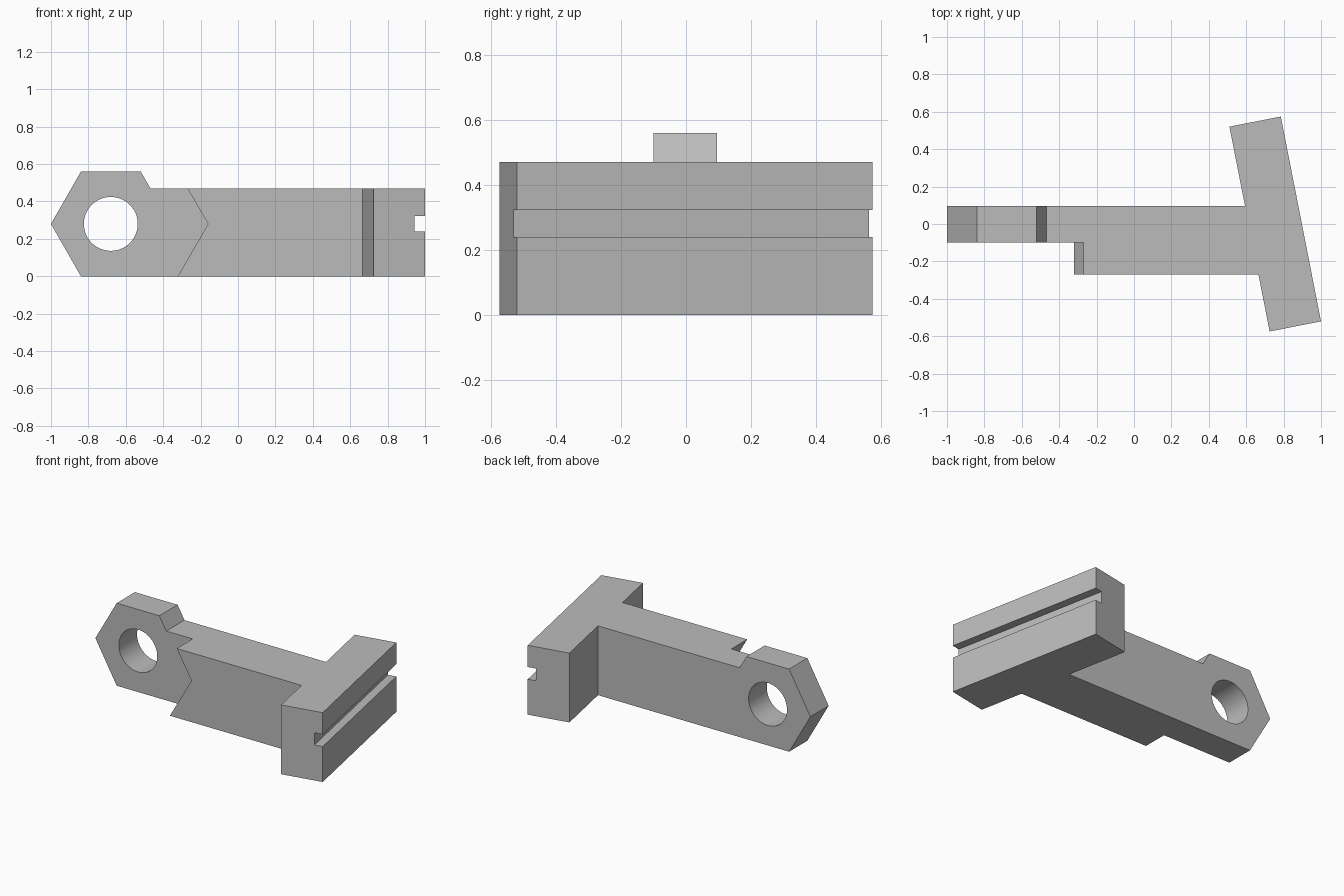
import bpy, bmesh, math

cube = bpy.data.objects.get("Cube")
if cube:
    bpy.data.objects.remove(cube, do_unlink=True)

GREY = (0.5, 0.5, 0.5, 1)
grey = bpy.data.materials.new("plain grey")
grey.use_nodes = True
grey.diffuse_color = GREY
grey.node_tree.nodes["Principled BSDF"].inputs["Base Color"].default_value = GREY


def prism(name, profile, y0, y1):
    """Extrude an x-z profile along y."""
    bm = bmesh.new()
    face = bm.faces.new([bm.verts.new((x, y0, z)) for x, z in profile])
    side = bmesh.ops.extrude_face_region(bm, geom=[face])["geom"]
    verts = [v for v in side if isinstance(v, bmesh.types.BMVert)]
    bmesh.ops.translate(bm, verts=verts, vec=(0, y1 - y0, 0))
    bmesh.ops.recalc_face_normals(bm, faces=bm.faces)
    mesh = bpy.data.meshes.new(name)
    bm.to_mesh(mesh)
    bm.free()
    mesh.materials.append(grey)
    obj = bpy.data.objects.new(name, mesh)
    bpy.context.collection.objects.link(obj)
    return obj


BACK, STEP, FRONT = 0.095, -0.1, -0.27
TOP, EYE_TOP, MID = 0.47, 0.56, 0.28

# Arm with a hexagonal eye at its end
arm = prism("arm", [(-1, MID), (-0.84, 0), (0.74, 0), (0.74, TOP),
                    (-0.468, TOP), (-0.52, EYE_TOP), (-0.84, EYE_TOP)], STEP, BACK)

# Round hole through the eye
circle = [(-0.68 + 0.144 * math.cos(a), MID + 0.144 * math.sin(a))
          for a in (math.tau * i / 64 for i in range(64))]
cutter = prism("hole_cutter", circle, -0.4, 0.4)
cutter.hide_render = True
cutter.hide_set(True)
hole = arm.modifiers.new("hole", 'BOOLEAN')
hole.operation = 'DIFFERENCE'
hole.solver = 'EXACT'
hole.object = cutter

# Thicker front layer with a pointed end that follows the hexagon
prism("front_layer", [(-0.322, 0), (0.76, 0), (0.76, TOP),
                      (-0.27, TOP), (-0.16, MID)], FRONT, STEP)

# Slanted crosspiece with a groove along its outer face
W, L, FLOOR = 0.14, 0.558, 0.084
head = prism("crosspiece", [(-W, 0), (W, 0), (W, 0.24), (FLOOR, 0.24),
                            (FLOOR, 0.323), (W, 0.323), (W, TOP), (-W, TOP)], -L, L)
head.location.x = 0.755
head.rotation_euler.z = math.radians(11.1)

# Smooth hole wall, sharp edges elsewhere
bpy.ops.object.select_all(action='DESELECT')
cutter.data.shade_smooth()
arm.select_set(True)
bpy.context.view_layer.objects.active = arm
bpy.ops.object.modifier_apply(modifier="hole")
bpy.data.objects.remove(cutter, do_unlink=True)
bpy.ops.object.shade_smooth_by_angle(angle=math.radians(30))
